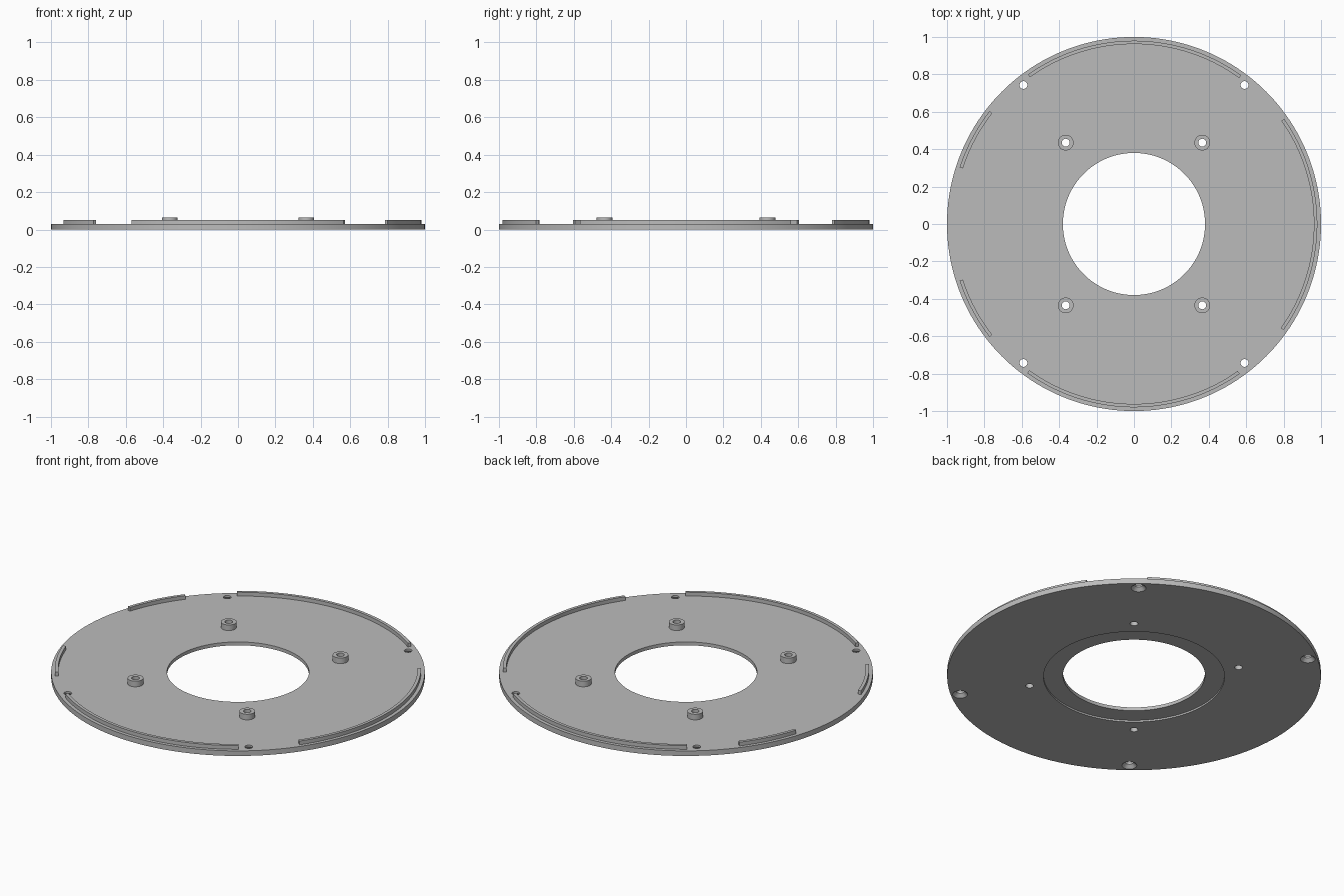
import bpy, bmesh
from math import cos, sin, radians, tau

cube = bpy.data.objects.get("Cube")
if cube:
    bpy.data.objects.remove(cube, do_unlink=True)

PLATE_TOP, RIB_TOP, BOSS_TOP = 0.03, 0.052, 0.063
HOLE_R = 0.021

grey = bpy.data.materials.new("plain grey")
grey.use_nodes = True
grey.diffuse_color = (0.5, 0.5, 0.5, 1)
grey.node_tree.nodes["Principled BSDF"].inputs["Base Color"].default_value = grey.diffuse_color


def sweep(name, profile, start=0, end=360, segments=48, centre=(0, 0)):
    """Sweep a closed (radius, z) profile about a vertical axis."""
    bm = bmesh.new()
    full = end - start == 360
    count = segments if full else segments + 1
    rings = []
    for i in range(count):
        a = radians(start + (end - start) * i / segments)
        rings.append([bm.verts.new((centre[0] + r * cos(a), centre[1] + r * sin(a), z))
                      for r, z in profile])
    n = len(profile)
    for i in range(segments):
        a, b = rings[i], rings[(i + 1) % count]
        for j in range(n):
            k = (j + 1) % n
            bm.faces.new((a[j], b[j], b[k], a[k]))
    if not full:
        bm.faces.new(rings[0])
        bm.faces.new(rings[-1])
    # Merge points lying on the axis, so solid cutters close properly
    bmesh.ops.remove_doubles(bm, verts=bm.verts, dist=1e-5)
    bmesh.ops.dissolve_degenerate(bm, edges=bm.edges, dist=1e-6)
    bmesh.ops.recalc_face_normals(bm, faces=bm.faces)
    mesh = bpy.data.meshes.new(name)
    bm.to_mesh(mesh)
    bm.free()
    mesh.materials.append(grey)
    obj = bpy.data.objects.new(name, mesh)
    bpy.context.collection.objects.link(obj)
    return obj


def cut(target, cutter):
    """Subtract the cutter, bake the result and discard the cutter."""
    mod = target.modifiers.new("hole", "BOOLEAN")
    mod.operation, mod.solver, mod.object = "DIFFERENCE", "EXACT", cutter
    graph = bpy.context.evaluated_depsgraph_get()
    mesh = bpy.data.meshes.new_from_object(target.evaluated_get(graph))
    target.modifiers.clear()
    target.data = mesh
    bpy.data.objects.remove(cutter, do_unlink=True)


def ring(inner, outer, low, high):
    return [(inner, low), (outer, low), (outer, high), (inner, high)]


# Round plate with central opening and a shallow recess underneath
plate = sweep("base_plate", [(0.38, 0.01), (0.484, 0.01), (0.484, 0), (1, 0),
                             (1, PLATE_TOP), (0.38, PLATE_TOP)], segments=160)
parts = [plate]

# Screw holes: straight through the bosses, countersunk near the rim
straight = [(0, -0.02), (HOLE_R, -0.02), (HOLE_R, 0.1), (0, 0.1)]
countersunk = [(0, -0.01), (0.05, -0.01), (HOLE_R, 0.019), (HOLE_R, 0.1), (0, 0.1)]
for front, y_sign in (("back", 1), ("front", -1)):
    for side, x_sign in (("left", 1), ("right", -1)):
        inner = (0.365 * x_sign, 0.435 * y_sign)
        rim = (0.591 * x_sign, 0.743 * y_sign)
        cut(plate, sweep("cutter", straight, segments=32, centre=inner))
        cut(plate, sweep("cutter", countersunk, segments=32, centre=rim))
        parts.append(sweep(f"{front}_{side}_boss", ring(HOLE_R, 0.042, PLATE_TOP - 0.002, BOSS_TOP),
                           segments=32, centre=inner))

# Raised locating ribs just inside the rim
for name, start, end in (("left_rib", -35.3, 35), ("back_rib", 54.2, 125.3),
                         ("back_right_rib", 142, 162), ("front_right_rib", 198, 218),
                         ("front_rib", 234.4, 305.2)):
    parts.append(sweep(name, ring(0.962, 0.98, PLATE_TOP - 0.002, RIB_TOP),
                       start, end, segments=round((end - start) / 2)))

# Smooth round walls, crisp corners
bpy.ops.object.select_all(action="DESELECT")
for part in parts:
    part.select_set(True)
bpy.context.view_layer.objects.active = plate
bpy.ops.object.shade_smooth_by_angle(angle=radians(30))
